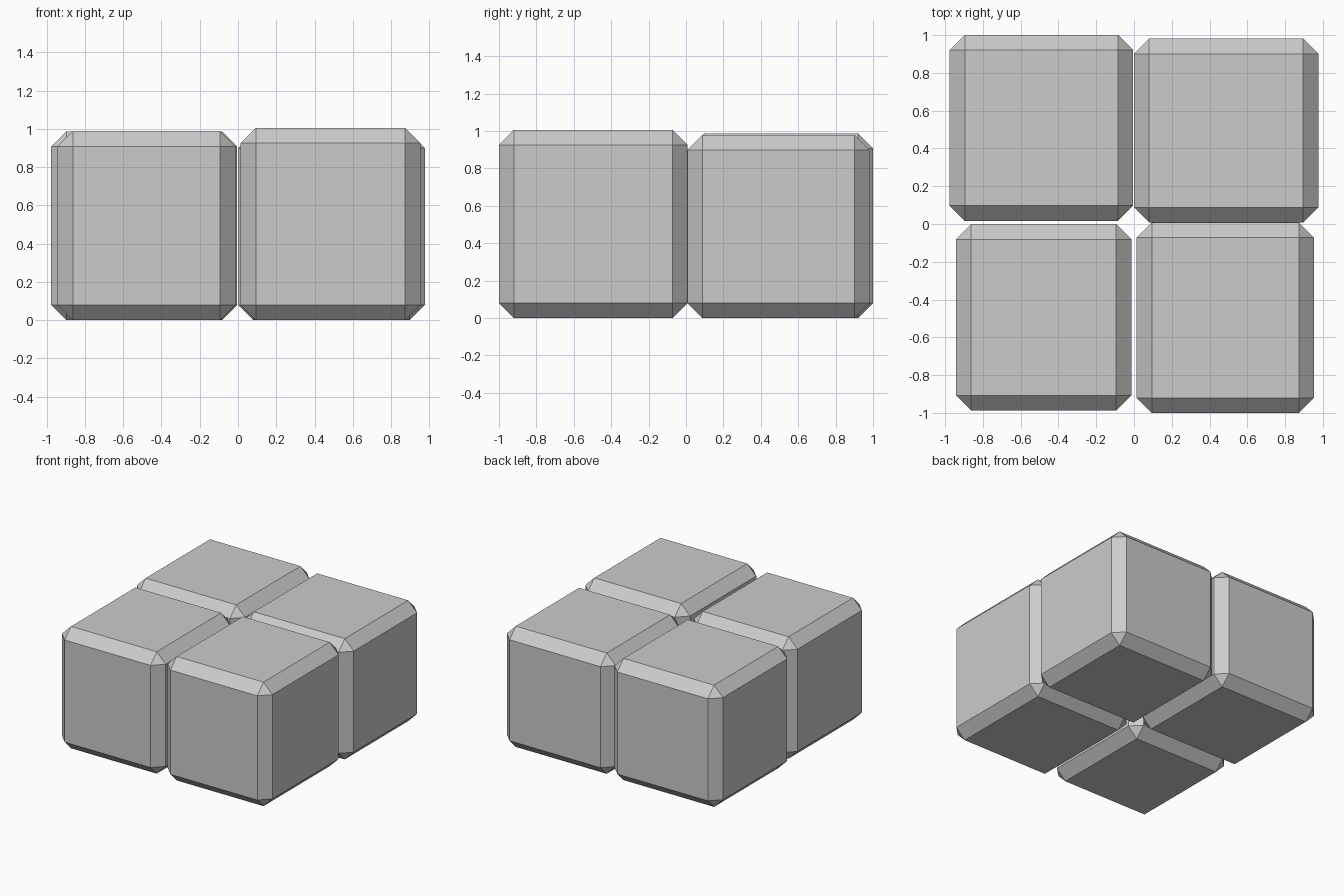
import bpy
import bmesh
from mathutils import Vector

if "Cube" in bpy.data.objects:
    bpy.data.objects.remove(bpy.data.objects["Cube"])

BEVEL = 0.08


def block(name, x0, x1, y0, y1, height):
    """Chamfered box standing on z = 0."""
    bm = bmesh.new()
    bmesh.ops.create_cube(bm, size=1)
    bmesh.ops.scale(bm, vec=Vector((x1 - x0, y1 - y0, height)), verts=bm.verts)
    bmesh.ops.translate(bm, vec=Vector((0, 0, height / 2)), verts=bm.verts)
    bmesh.ops.bevel(bm, geom=bm.edges[:], offset=BEVEL, segments=1,
                    affect='EDGES', profile=0.5)
    mesh = bpy.data.meshes.new(name)
    bm.to_mesh(mesh)
    bm.free()
    obj = bpy.data.objects.new(name, mesh)
    obj.location = ((x0 + x1) / 2, (y0 + y1) / 2, 0)
    bpy.context.collection.objects.link(obj)


# Four slightly uneven paving blocks
block("block_front_left", -0.943, -0.014, -0.987, -0.001, 0.988)
block("block_front_right", 0.014, 0.953, -1.0, 0.008, 1.005)
block("block_back_left", -0.976, -0.004, 0.017, 1.0, 0.987)
block("block_back_right", 0.0, 0.976, 0.008, 0.981, 0.979)
